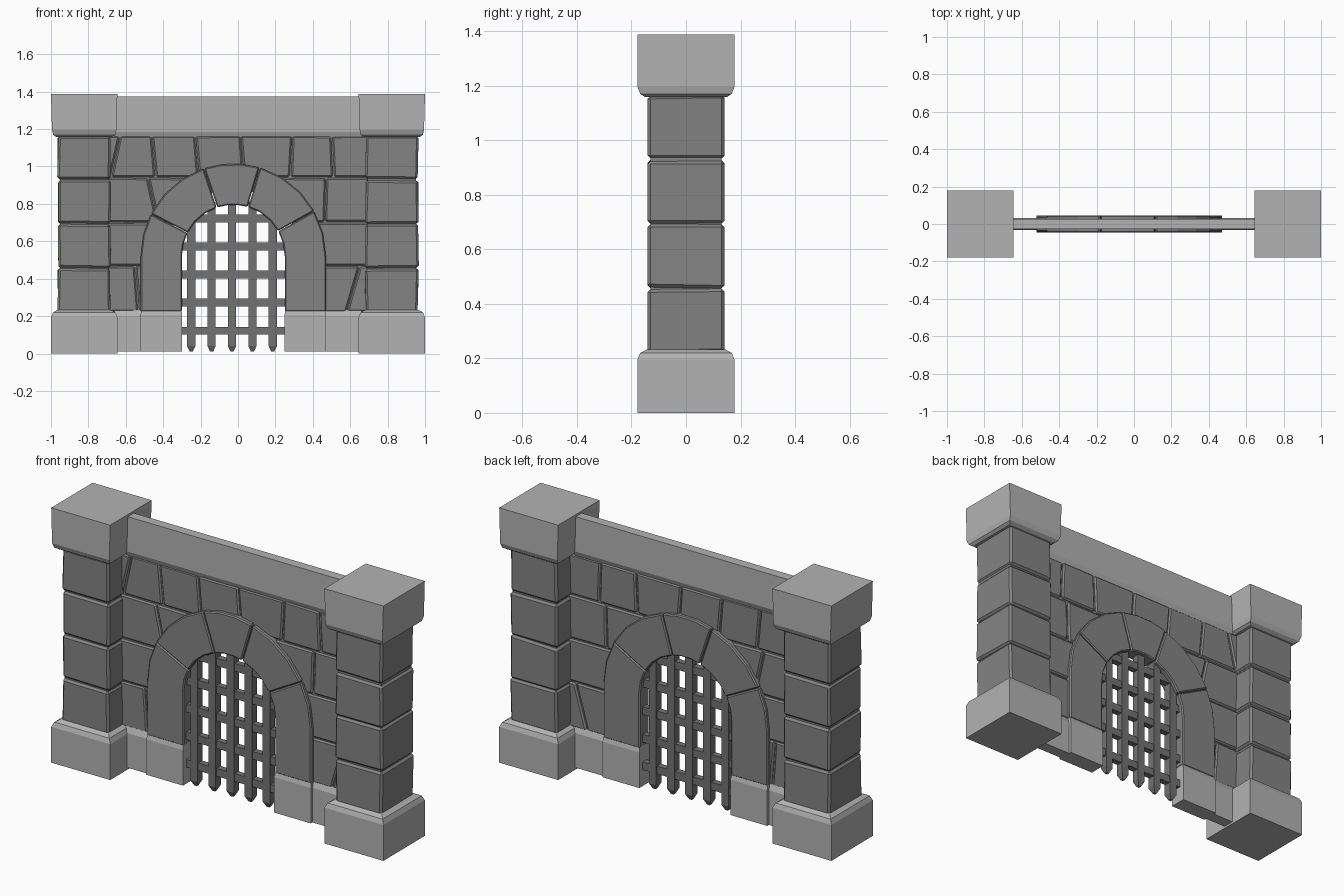
import bpy, bmesh, math, random

if "Cube" in bpy.data.objects:
    bpy.data.objects.remove(bpy.data.objects["Cube"])

random.seed(4)
CX, CZ, R_IN, R_OUT = -0.025, 0.52, 0.275, 0.495   # arch centre and radii


def material(name, v):
    m = bpy.data.materials.new(name)
    m.diffuse_color = (v, v, v, 1)
    m.use_nodes = True
    m.node_tree.nodes["Principled BSDF"].inputs["Base Color"].default_value = m.diffuse_color
    return m


PALE = material("pale_stone", 0.45)
DARK = material("dark_stone", 0.23)
IRON = material("iron", 0.17)


def finish(name, bm, mat, bevel=0.0):
    bmesh.ops.recalc_face_normals(bm, faces=bm.faces)
    mesh = bpy.data.meshes.new(name)
    bm.to_mesh(mesh)
    bm.free()
    mesh.materials.append(mat)
    ob = bpy.data.objects.new(name, mesh)
    bpy.context.collection.objects.link(ob)
    if bevel:
        mod = ob.modifiers.new("chamfer", 'BEVEL')
        mod.width, mod.segments, mod.limit_method = bevel, 1, 'ANGLE'
        mod.angle_limit = math.radians(40)
    return ob


def slab(name, outline, depth, mat, bevel=0.0, jitter=0.0):
    """Extrude an x-z outline evenly to both sides of y = 0."""
    bm = bmesh.new()
    sides = [[bm.verts.new((x, y, z)) for x, z in outline] for y in (-depth, depth)]
    front, back = sides
    bm.faces.new(front)
    bm.faces.new(back[::-1])
    n = len(outline)
    for i in range(n):
        j = (i + 1) % n
        bm.faces.new((front[i], back[i], back[j], front[j]))
    for v in bm.verts:
        v.co.x += random.uniform(-jitter, jitter)
        v.co.z += random.uniform(-jitter, jitter)
    return finish(name, bm, mat, bevel)


def stack(name, cx, rings, mat):
    """Loft rectangles given as (z, half width, half depth)."""
    bm = bmesh.new()
    loops = [[bm.verts.new((cx + sx * hx, sy * hy, z))
              for sx, sy in ((-1, -1), (1, -1), (1, 1), (-1, 1))] for z, hx, hy in rings]
    bm.faces.new(loops[0])
    bm.faces.new(loops[-1])
    for a, b in zip(loops, loops[1:]):
        for i in range(4):
            j = (i + 1) % 4
            bm.faces.new((a[i], a[j], b[j], b[i]))
    return finish(name, bm, mat)


def arc(r, a0, a1, n):
    pts = []
    for i in range(n + 1):
        a = math.radians(a0 + (a1 - a0) * i / n)
        pts.append((CX + r * math.cos(a), CZ + r * math.sin(a)))
    return pts


# Corner pillars: plinth, recessed core, four rough blocks, cap
for s, side in ((-1, "left"), (1, "right")):
    px = s * 0.8225
    stack(f"pillar_plinth_{side}", px,
          [(0, .1775, .178), (.195, .1775, .178), (.22, .166, .168), (.232, .145, .145)], PALE)
    stack(f"pillar_core_{side}", px, [(.2, .13, .13), (1.2, .13, .13)], DARK)
    for k in range(4):
        z0, z1 = 0.222 + k * 0.237, 0.452 + k * 0.237
        slab(f"pillar_block_{side}_{k}",
             [(px - .141, z0), (px + .141, z0), (px + .141, z1), (px - .141, z1)],
             .141, DARK, .011, .004)
    stack(f"pillar_cap_{side}", px,
          [(1.158, .15, .15), (1.17, .166, .168), (1.195, .172, .178), (1.387, .1775, .178)], PALE)

# Thin wall core with the arched opening left out
slab("wall_core", [(-.7, .02), (-.7, 1.2), (.7, 1.2), (.7, .02), (CX + .36, .02)]
     + arc(.36, 0, 180, 12) + [(CX - .36, .02)], .012, DARK)

# Wall stones: each course is a list of joints (x at bottom, x at top)
courses = [
    (.22, .468, [(-.70, -.70), (-.53, -.55), (-.36, -.36)]),
    (.22, .468, [(.31, .31), (.58, .65), (.70, .70)]),
    (.468, .70, [(-.70, -.70), (-.36, -.36)]),
    (.468, .70, [(.31, .31), (.70, .70)]),
    (.70, .94, [(-.70, -.70), (-.43, -.48), (-.27, -.27)]),
    (.70, .94, [(.22, .22), (.465, .47), (.70, .70)]),
    (.94, 1.165, [(-.72, -.72), (-.68, -.63), (-.44, -.46), (-.21, -.23),
                  (.03, .015), (.28, .29), (.51, .50), (.70, .70)]),
]
g = 0.003
for c, (z0, z1, joints) in enumerate(courses):
    for k, ((b0, t0), (b1, t1)) in enumerate(zip(joints, joints[1:])):
        slab(f"wall_stone_{c}_{k}", [(b0 + g, z0 + g), (b1 - g, z0 + g), (t1 - g, z1 - g), (t0 + g, z1 - g)],
             .021 + random.uniform(-.002, .002), DARK, .008, .002)

# Coping beam across the top and wall plinths at the foot
stack("coping_beam", 0, [(1.155, .66, .014), (1.185, .66, .026), (1.375, .66, .026)], PALE)
for x0, x1, side in ((-.66, -.50, "left"), (.45, .66, "right")):
    stack(f"wall_plinth_{side}", (x0 + x1) / 2,
          [(.012, (x1 - x0) / 2, .032), (.2, (x1 - x0) / 2, .032), (.232, (x1 - x0) / 2, .018)], PALE)

# Arch: foot blocks, tall side stones and three wedge stones
for s, side, a0, a1 in ((-1, "left", 180, 153), (1, "right", 0, 29)):
    xi, xo = CX + s * R_IN, CX + s * R_OUT
    stack(f"arch_foot_{side}", (xi + xo) / 2,
          [(.012, .111, .046), (.205, .111, .046), (.232, .108, .038)], PALE)
    slab(f"arch_side_{side}", [(xi, .225), (xo, .225)] + arc(R_OUT, a0, a1, 2)
         + arc(R_IN, a1, a0, 2), .042, DARK, .006)
for k, (a0, a1) in enumerate(((29, 73.5), (73.5, 108.5), (108.5, 153))):
    slab(f"arch_wedge_{k}", arc(R_OUT, a0 + .3, a1 - .3, 3) + arc(R_IN, a1 - .5, a0 + .5, 3),
         .045, DARK, .006)

# Portcullis: pointed uprights and cross bars
for k in range(5):
    x = -.25 + .109 * k
    top = CZ + math.sqrt(.31 ** 2 - (x - CX) ** 2)
    stack(f"gate_upright_{k}", x,
          [(.01, .008, .008), (.04, .022, .022), (top, .022, .022)], IRON)
for k in range(5):
    z = .122 + .15 * k
    half = .28 if z < .6 else math.sqrt(.3 ** 2 - (z - CZ) ** 2)
    stack(f"gate_crossbar_{k}", CX, [(z - .021, half, .017), (z + .021, half, .017)], IRON)
